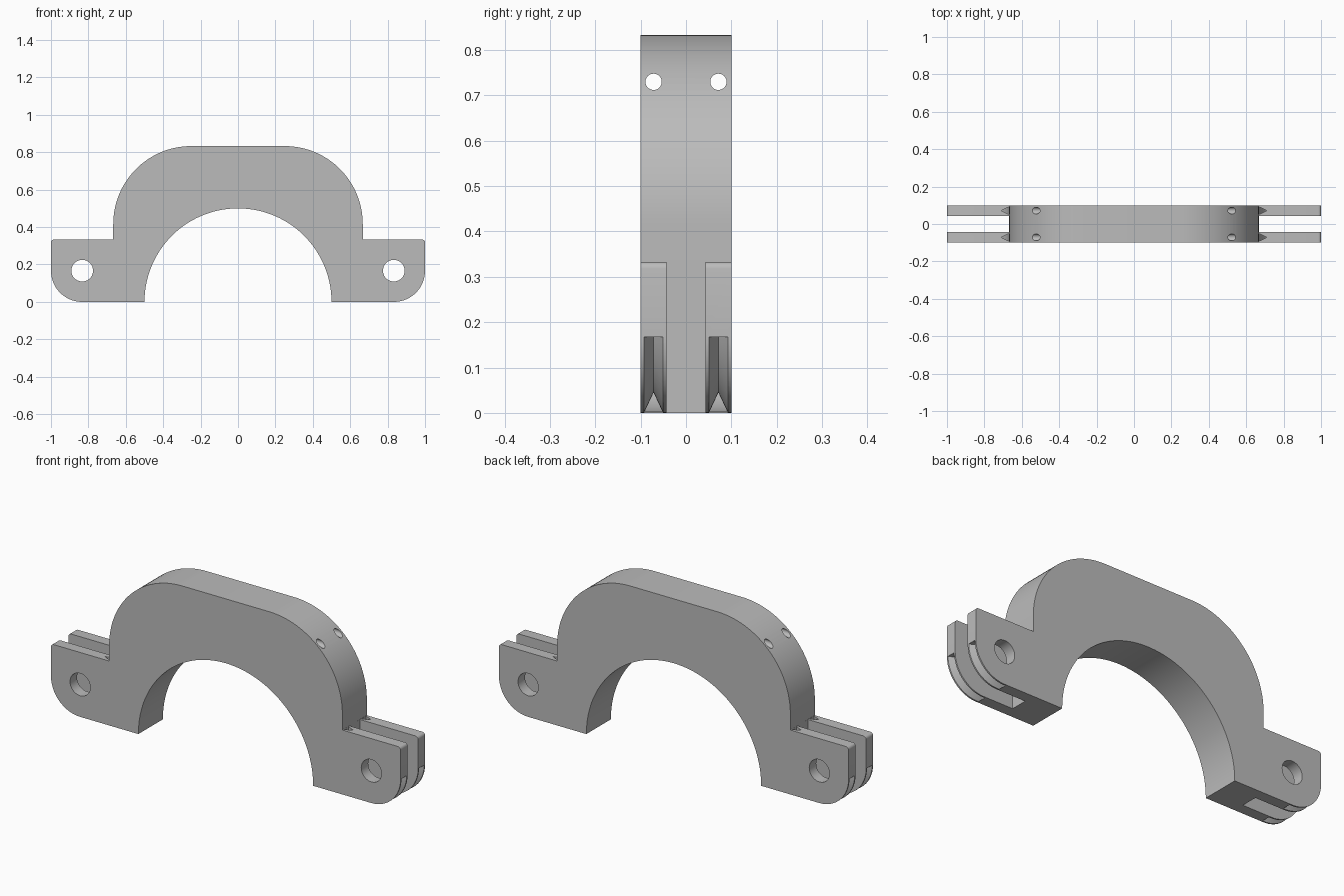
import bpy, bmesh
from math import sin, cos, radians

cube = bpy.data.objects.get("Cube")
if cube:
    bpy.data.objects.remove(cube)

grey = bpy.data.materials.new("plain grey")
grey.use_nodes = True
GREY = (0.5, 0.5, 0.5, 1)
grey.diffuse_color = GREY
grey.node_tree.nodes["Principled BSDF"].inputs["Base Color"].default_value = GREY

HALF = 0.1                    # half thickness of the clamp
EAR_X, EAR_Z, EAR_R = 0.833, 0.167, 0.167   # ear hole centre and corner radius
BODY_X, BODY_Z, BODY_R = 0.667, 0.833, 0.417


def arc(cx, cz, r, start, end, steps):
    return [(cx + r * cos(radians(start + (end - start) * i / steps)),
             cz + r * sin(radians(start + (end - start) * i / steps)))
            for i in range(steps + 1)]


def loft(name, rings):
    """Closed solid through a list of equal rings of points."""
    bm = bmesh.new()
    rows = [[bm.verts.new(p) for p in ring] for ring in rings]
    n = len(rows[0])
    for a, b in zip(rows, rows[1:]):
        for i in range(n):
            j = (i + 1) % n
            bm.faces.new((a[i], a[j], b[j], b[i]))
    bm.faces.new(rows[0][::-1])
    bm.faces.new(rows[-1])
    if bm.calc_volume(signed=True) < 0:
        bmesh.ops.reverse_faces(bm, faces=bm.faces)
    mesh = bpy.data.meshes.new(name)
    bm.to_mesh(mesh)
    bm.free()
    mesh.materials.append(grey)
    obj = bpy.data.objects.new(name, mesh)
    bpy.context.collection.objects.link(obj)
    return obj


def plate(name, outline, y0, y1):
    return loft(name, [[(x, y, z) for x, z in outline] for y in (y0, y1)])


def cut(target, cutter):
    """Subtract the cutter and remove it."""
    mod = target.modifiers.new("cut", 'BOOLEAN')
    mod.operation, mod.solver, mod.object = 'DIFFERENCE', 'MANIFOLD', cutter
    bpy.context.view_layer.objects.active = target
    bpy.ops.object.modifier_apply(modifier=mod.name)
    bpy.data.objects.remove(cutter)


# Half clamp outline: bore, foot, ear, shoulder, flat top
right = arc(0, 0, 0.5, 90, 0, 40)[1:]
right += arc(EAR_X, EAR_Z, EAR_R, -90, 0, 20)
right += arc(0.985, 0.318, 0.015, 0, 90, 4)
right += [(BODY_X, 0.333)]
right += arc(BODY_X - BODY_R, BODY_Z - BODY_R, BODY_R, 0, 90, 32)
left = [(-x, z) for x, z in reversed(right)]
clamp = plate("half_clamp", [(0, 0.5)] + right + left, -HALF, HALF)

for side in (1, -1):
    # Slot that splits each ear into two lugs
    inner_x = BODY_X + 0.0005
    slot = [(side * x, z) for x, z in ((inner_x, -0.1), (1.1, -0.1), (1.1, 0.4), (inner_x, 0.4))]
    cut(clamp, plate("slot_cutter", slot, -0.043, 0.043))

    # Bolt hole
    hole = arc(side * EAR_X, EAR_Z, 0.058, 0, 360, 40)[:-1]
    cut(clamp, plate("bolt_cutter", hole, -0.2, 0.2))

    # V-shaped wire channels: down by the body, under the bolt, out round the corner
    for y in (-0.0715, 0.0715):
        def section(r, angle, lift=0.0):
            half = 0.021 * (r - 0.122) / 0.045
            c, s = cos(radians(angle)), sin(radians(angle))
            return [(side * (EAR_X + q * c), y + dy, EAR_Z + q * s + lift)
                    for q, dy in ((r, half), (r, -half), (0.122, 0))]
        rings = [section(0.165, 180, 0.2)]
        rings += [section(0.165, 180 + 5 * i) for i in range(18)]
        rings += [section(0.172, 270 + 5 * i) for i in range(19)]
        cut(clamp, loft("channel_cutter", rings))

# Small cross holes through the shoulders
for y in (-0.0715, 0.0715):
    ring = arc(y, 0.73, 0.018, 0, 360, 24)[:-1]
    cut(clamp, loft("cross_cutter", [[(x, py, pz) for py, pz in ring] for x in (-0.8, 0.8)]))

bpy.ops.object.select_all(action='DESELECT')
clamp.select_set(True)
bpy.context.view_layer.objects.active = clamp
bpy.ops.object.shade_smooth_by_angle(angle=radians(30))
